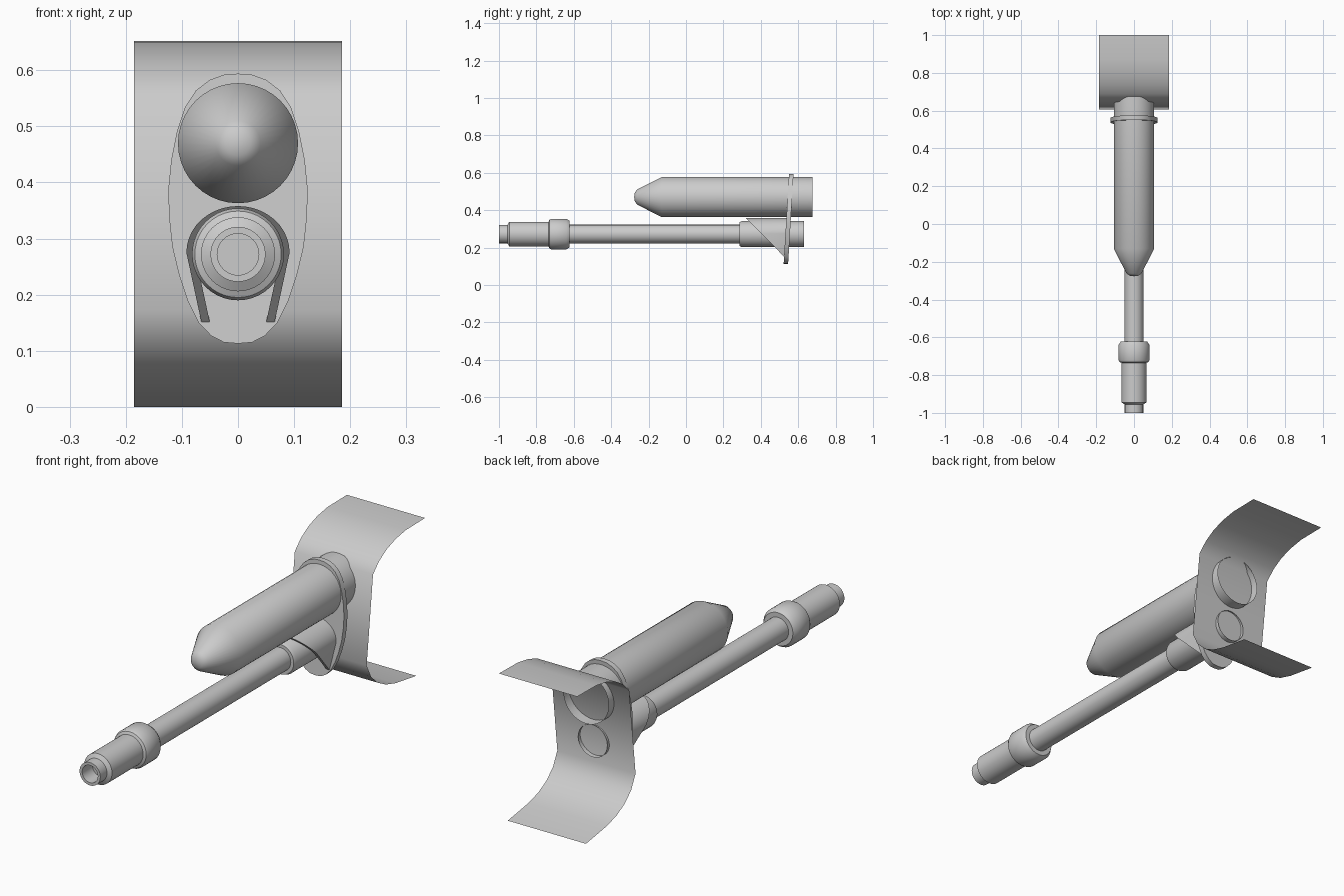
import bpy, bmesh, math

if "Cube" in bpy.data.objects:
    bpy.data.objects.remove(bpy.data.objects["Cube"])

grey = bpy.data.materials.new("plain grey")
grey.diffuse_color = (0.6, 0.6, 0.6, 1)
grey.use_nodes = True
grey.node_tree.nodes["Principled BSDF"].inputs["Base Color"].default_value = grey.diffuse_color


def finish(name, bm, angle=35, recalc=True):
    """Turn a bmesh into a named, smooth-shaded grey object."""
    if recalc:
        bmesh.ops.recalc_face_normals(bm, faces=bm.faces)
    me = bpy.data.meshes.new(name)
    bm.to_mesh(me)
    bm.free()
    me.materials.append(grey)
    ob = bpy.data.objects.new(name, me)
    bpy.context.collection.objects.link(ob)
    bpy.ops.object.select_all(action='DESELECT')
    ob.select_set(True)
    bpy.context.view_layer.objects.active = ob
    bpy.ops.object.shade_smooth_by_angle(angle=math.radians(angle))
    return ob


def lathe(name, profile, z, segs=40):
    """Spin (y, radius) points around a lengthwise axis at height z."""
    bm = bmesh.new()
    rings = []
    for y, r in profile:
        if r == 0:
            rings.append([bm.verts.new((0, y, z))] * segs)
        else:
            rings.append([bm.verts.new((r * math.sin(a), y, z + r * math.cos(a)))
                          for a in (2 * math.pi * i / segs for i in range(segs))])
    for a, b in zip(rings, rings[1:]):
        for i in range(segs):
            j = (i + 1) % segs
            quad = list(dict.fromkeys((a[i], a[j], b[j], b[i])))
            bm.faces.new(quad)
    return finish(name, bm)


def extrude_outline(name, outline, y_front, y_back):
    """Solid from an (x, z) outline; the end positions are functions of z."""
    bm = bmesh.new()
    front = [bm.verts.new((x, y_front(z), z)) for x, z in outline]
    back = [bm.verts.new((x, y_back(z), z)) for x, z in outline]
    n = len(outline)
    bm.faces.new(front)
    bm.faces.new(back[::-1])
    for i in range(n):
        j = (i + 1) % n
        bm.faces.new((front[i], back[i], back[j], front[j]))
    return finish(name, bm)


# Upper housing: long tube with a blunt cone nose, open at the rear
lathe("upper_housing", [(-0.277, 0), (-0.274, 0.022), (-0.262, 0.040),
                        (-0.13, 0.107), (0.675, 0.107)], 0.47)

# Gun barrel: bored muzzle, stepped sleeve and collar, open breech
lathe("barrel", [(-0.93, 0), (-0.93, 0.037), (-1.0, 0.037), (-1.0, 0.049),
                 (-0.955, 0.049), (-0.945, 0.066), (-0.735, 0.066),
                 (-0.73, 0.077), (-0.72, 0.082), (-0.64, 0.082),
                 (-0.622, 0.070), (-0.622, 0.050), (0.285, 0.050),
                 (0.285, 0.064), (0.298, 0.069), (0.63, 0.069)], 0.272)

# Egg-shaped mounting plate, leaning back slightly
half = [(0, 0.594), (0.025, 0.592), (0.05, 0.583), (0.075, 0.564), (0.095, 0.533),
        (0.109, 0.49), (0.119, 0.44), (0.124, 0.39), (0.123, 0.34), (0.117, 0.285),
        (0.105, 0.235), (0.09, 0.19), (0.07, 0.15), (0.048, 0.127), (0.025, 0.115),
        (0, 0.113)]
egg = half + [(-x, z) for x, z in half[-2:0:-1]]


def lean(z):
    return 0.522 + (z - 0.113) * 0.06


extrude_outline("mounting_plate", egg, lean, lambda z: lean(z) + 0.024)

# Barrel bracket: arch-shaped sheet with a slanted front edge
def arch(rx, top, foot_x):
    c = 0.275
    pts = [(rx * math.cos(math.pi * i / 20), c + (top - c) * math.sin(math.pi * i / 20))
           for i in range(21)]
    return [(foot_x, 0.15)] + pts + [(-foot_x, 0.15)]


outer = arch(0.092, 0.358, 0.065)
inner = arch(0.077, 0.345, 0.050)
extrude_outline("barrel_bracket", outer + inner[::-1],
                lambda z: 0.32 + (0.358 - z) * 0.99, lambda z: lean(z) + 0.01)

# Curved shield: a single thin sheet swept across x
shield = [(1.0, 0.652), (0.87, 0.650), (0.80, 0.638), (0.74, 0.617), (0.69, 0.587),
          (0.648, 0.545), (0.605, 0.172), (0.635, 0.112), (0.68, 0.070),
          (0.735, 0.041), (0.80, 0.022), (0.94, 0.0)]
bm = bmesh.new()
left = [bm.verts.new((-0.185, y, z)) for y, z in shield]
right = [bm.verts.new((0.185, y, z)) for y, z in shield]
for i in range(len(shield) - 1):
    bm.faces.new((left[i], left[i + 1], right[i + 1], right[i]))
finish("shield", bm, 40, recalc=False)
